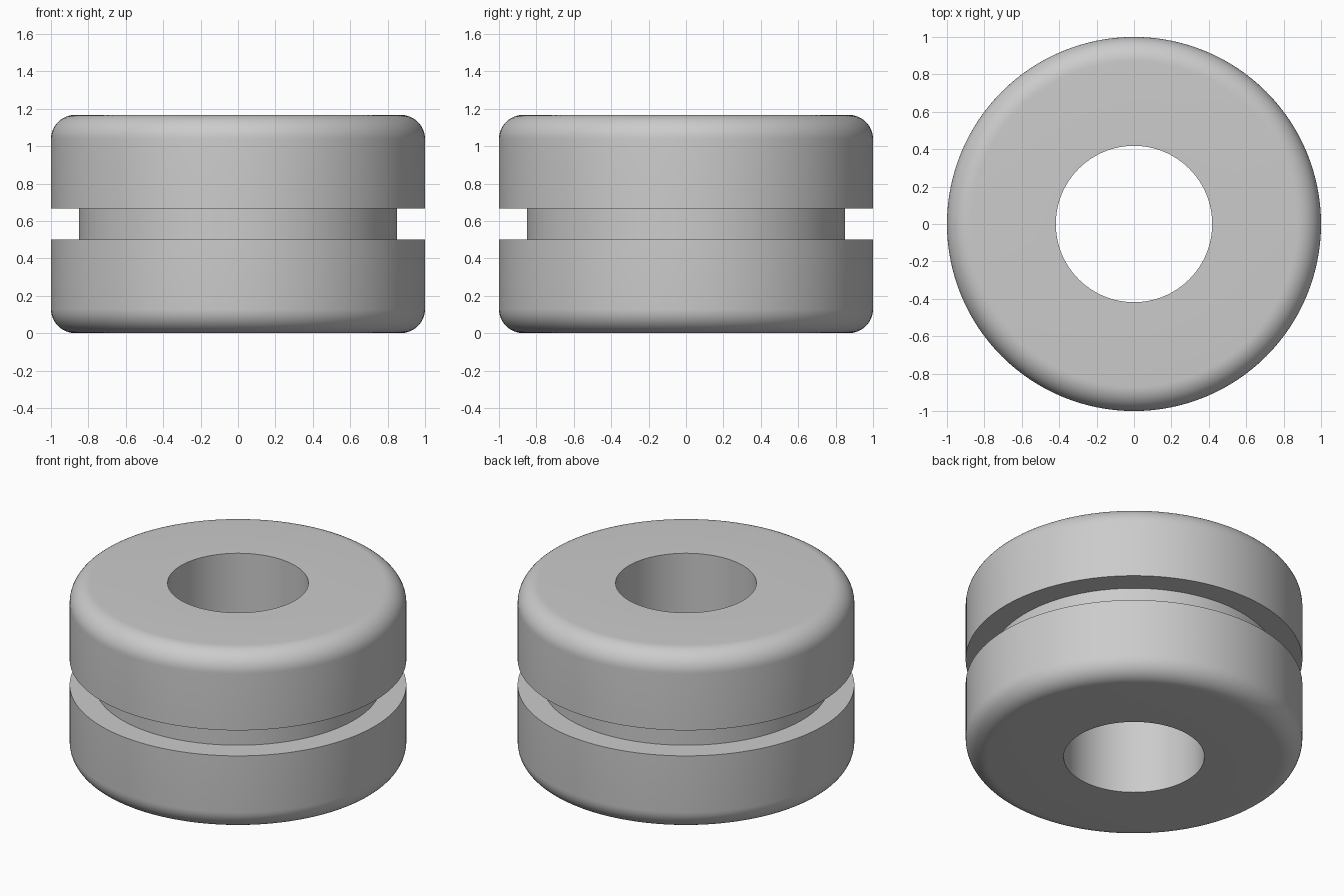
import bpy
import bmesh
from math import cos, sin, pi, radians

cube = bpy.data.objects.get("Cube")
if cube:
    bpy.data.objects.remove(cube, do_unlink=True)

# Main dimensions
HEIGHT, RADIUS, HOLE, FILLET = 1.167, 1.0, 0.418, 0.13
GROOVE_RADIUS, GROOVE_LOW, GROOVE_HIGH = 0.85, 0.5, 0.667
SEGMENTS, ARC_STEPS = 128, 12


def fillet(centre_z, start):
    """Quarter-circle of the outer rim, as (radius, z) points."""
    angles = [start + pi / 2 * i / ARC_STEPS for i in range(ARC_STEPS + 1)]
    return [(RADIUS - FILLET + FILLET * cos(a), centre_z + FILLET * sin(a)) for a in angles]


# Closed cross-section: bore, lower flange, groove, upper flange
profile = [(HOLE, 0)]
profile += fillet(FILLET, -pi / 2)
profile += [(RADIUS, GROOVE_LOW), (GROOVE_RADIUS, GROOVE_LOW),
            (GROOVE_RADIUS, GROOVE_HIGH), (RADIUS, GROOVE_HIGH)]
profile += fillet(HEIGHT - FILLET, 0)
profile += [(HOLE, HEIGHT)]

# Spin the cross-section around the z axis
bm = bmesh.new()
verts = [bm.verts.new((r, 0, z)) for r, z in profile]
edges = [bm.edges.new((v, verts[(i + 1) % len(verts)])) for i, v in enumerate(verts)]
bmesh.ops.spin(bm, geom=verts + edges, cent=(0, 0, 0), axis=(0, 0, 1),
               angle=2 * pi, steps=SEGMENTS, use_merge=True)
bmesh.ops.remove_doubles(bm, verts=bm.verts, dist=0.0001)
bmesh.ops.recalc_face_normals(bm, faces=bm.faces)
mesh = bpy.data.meshes.new("grommet")
bm.to_mesh(mesh)
bm.free()

grommet = bpy.data.objects.new("grommet", mesh)
bpy.context.collection.objects.link(grommet)

# Plain grey rubber
grey = bpy.data.materials.new("grey_rubber")
grey.use_nodes = True
colour = (0.6, 0.6, 0.6, 1)
grey.diffuse_color = colour
grey.node_tree.nodes["Principled BSDF"].inputs["Base Color"].default_value = colour
mesh.materials.append(grey)

# Smooth curves with crisp rims
bpy.context.view_layer.objects.active = grommet
grommet.select_set(True)
bpy.ops.object.shade_smooth_by_angle(angle=radians(30))
